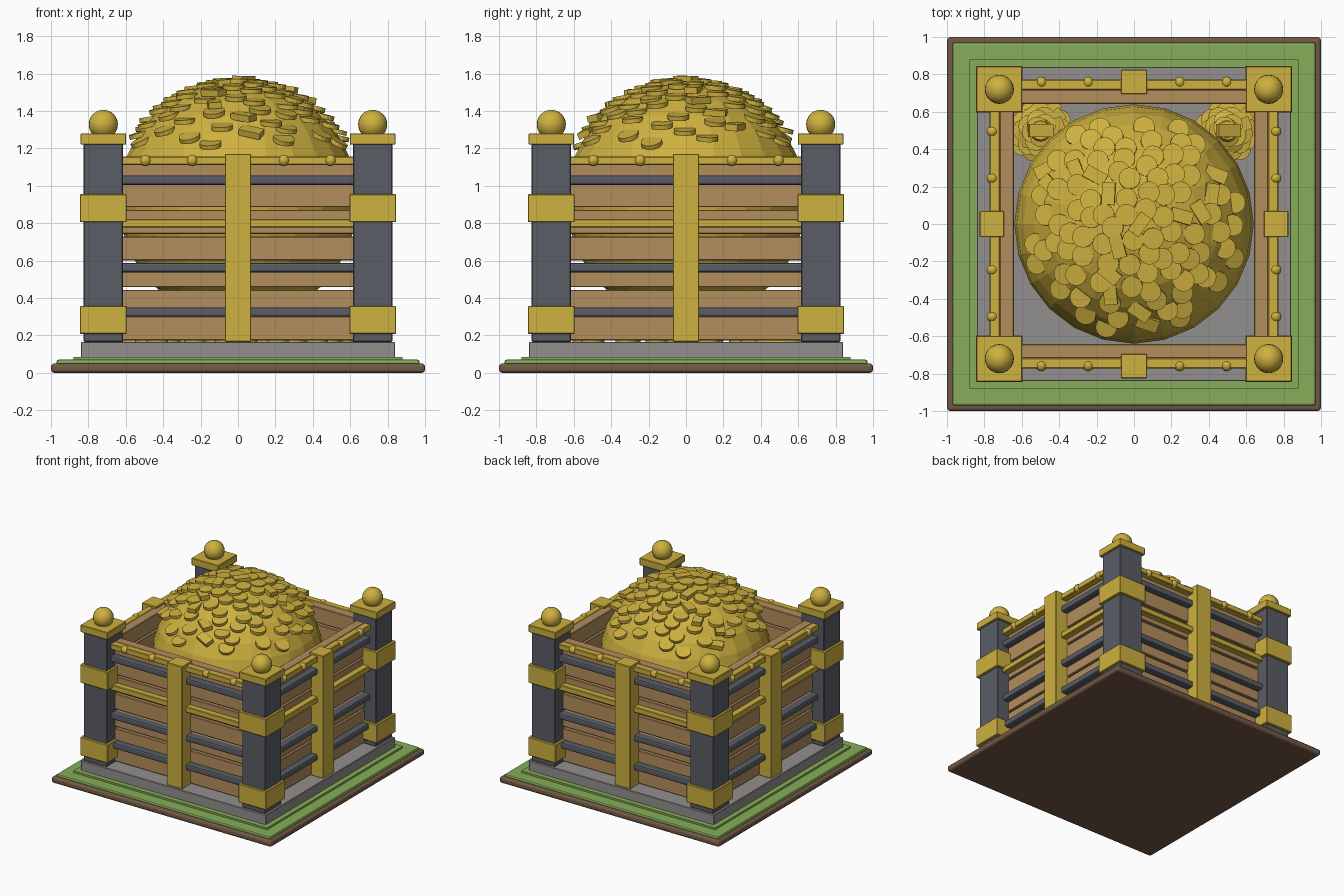
import bpy, bmesh, math, random
from mathutils import Matrix, Vector

random.seed(7)
cube = bpy.data.objects.get("Cube")
if cube:
    bpy.data.objects.remove(cube, do_unlink=True)


def material(name, rgb):
    m = bpy.data.materials.new(name)
    m.use_nodes = True
    m.diffuse_color = (*rgb, 1)
    m.node_tree.nodes["Principled BSDF"].inputs["Base Color"].default_value = (*rgb, 1)
    return m


GOLD = material("gold", (0.62, 0.44, 0.05))
WOOD = material("wood", (0.45, 0.27, 0.11))
IRON = material("dark_iron", (0.10, 0.11, 0.13))
STONE = material("stone", (0.29, 0.28, 0.27))
GRASS = material("grass", (0.24, 0.42, 0.10))
DIRT = material("dirt", (0.17, 0.10, 0.06))


def finish(name, bm, mat, bevel=0, segments=1, smooth=False):
    mesh = bpy.data.meshes.new(name)
    bm.to_mesh(mesh)
    bm.free()
    mesh.materials.append(mat)
    ob = bpy.data.objects.new(name, mesh)
    bpy.context.collection.objects.link(ob)
    if bevel:
        mod = ob.modifiers.new("Bevel", "BEVEL")
        mod.width, mod.segments = bevel, segments
    if smooth:
        for p in mesh.polygons:
            p.use_smooth = True
    return ob


def add_box(bm, centre, size, matrix=Matrix()):
    bmesh.ops.create_cube(bm, size=1, matrix=matrix @ Matrix.Translation(centre)
                          @ Matrix.Diagonal((*size, 1)))


def add_ball(bm, centre, radius, matrix=Matrix(), u=20, v=12):
    bmesh.ops.create_uvsphere(bm, u_segments=u, v_segments=v, radius=radius,
                              matrix=matrix @ Matrix.Translation(centre))


def slab(name, half, z0, z1, mat, bevel=0, segments=1):
    bm = bmesh.new()
    add_box(bm, (0, 0, (z0 + z1) / 2), (2 * half, 2 * half, z1 - z0))
    return finish(name, bm, mat, bevel, segments)


# Ground layers
slab("dirt_base", 1.0, 0, 0.05, DIRT, 0.018, 3)
slab("grass_layer", 0.97, 0.04, 0.07, GRASS, 0.01, 2)
slab("grass_step", 0.88, 0.06, 0.085, GRASS)
slab("stone_floor", 0.84, 0.075, 0.165, STONE, 0.004)

# Corner posts with gold bands, caps and balls
for side_y, row in ((-1, "front"), (1, "back")):
    for side_x, col in ((-1, "right"), (1, "left")):
        tag = f"{row}_{col}"
        x, y = 0.72 * side_x, 0.72 * side_y
        bm = bmesh.new()
        add_box(bm, (x, y, 0.695), (0.21, 0.21, 1.06))
        finish(f"post_{tag}", bm, IRON, 0.004)
        bm = bmesh.new()
        for z, h, w in ((0.283, 0.15, 0.25), (0.88, 0.15, 0.25), (1.25, 0.06, 0.245)):
            add_box(bm, (x, y, z), (w, w, h))
        finish(f"post_bands_{tag}", bm, GOLD, 0.004)
        bm = bmesh.new()
        add_ball(bm, (x, y, 1.328), 0.078)
        finish(f"post_ball_{tag}", bm, GOLD, smooth=True)

# Four crate walls
for i, side in enumerate(("front", "left", "back", "right")):
    rot = Matrix.Rotation(i * math.pi / 2, 4, "Z")

    bm = bmesh.new()
    for k in range(7):
        add_box(bm, (0, -0.68, 0.237 + 0.1425 * k), (1.3, 0.075, 0.128), rot)
    finish(f"planks_{side}", bm, WOOD, 0.004)

    bm = bmesh.new()
    for z in (0.325, 0.562, 1.03):
        add_box(bm, (0, -0.735, z), (1.26, 0.07, 0.05), rot)
    finish(f"iron_bars_{side}", bm, IRON, 0.012, 2)

    bm = bmesh.new()
    for z in (0.8, 1.133):
        add_box(bm, (0, -0.745, z), (1.26, 0.055, 0.046), rot)
    finish(f"gold_rails_{side}", bm, GOLD, 0.005)

    bm = bmesh.new()
    add_box(bm, (0, -0.76, 0.668), (0.14, 0.13, 1.006), rot)
    finish(f"strap_{side}", bm, GOLD, 0.004)

    bm = bmesh.new()
    for x in (-0.495, -0.245, 0.245, 0.495):
        add_ball(bm, (x, -0.757, 1.135), 0.031, rot, 12, 8)
    finish(f"rivets_{side}", bm, GOLD, smooth=True)

# Treasure mound
CENTRE, RADIUS = 0.92, 0.64
bm = bmesh.new()
add_ball(bm, (0, 0, CENTRE), RADIUS, u=24, v=16)
finish("treasure_mound", bm, GOLD)


def add_coin(bm, matrix):
    bmesh.ops.create_cone(bm, cap_ends=True, segments=16, radius1=0.058,
                          radius2=0.058, depth=0.024, matrix=matrix)


def tilt(point, angle, amount, spin):
    axis = Vector((-math.sin(angle), math.cos(angle), 0))
    return (Matrix.Translation(point) @ Matrix.Rotation(amount, 4, axis)
            @ Matrix.Rotation(spin, 4, "Z"))


# Coins and ingots half sunk in the mound, on a spiral
coins, ingots = bmesh.new(), bmesh.new()
COUNT = 105
for i in range(COUNT):
    r = 0.57 * math.sqrt((i + 0.3) / COUNT)
    a = i * 2.39996 + random.uniform(-0.15, 0.15)
    z = CENTRE + math.sqrt(RADIUS ** 2 - r ** 2) + 0.006
    slope = math.asin(r / RADIUS)
    m = tilt((r * math.cos(a), r * math.sin(a), z), a,
             slope * random.uniform(0.15, 0.5), random.uniform(0, 6.28))
    if i % 7 == 0:
        add_box(ingots, (0, 0, 0.005), (0.12, 0.07, 0.035), m)
    else:
        add_coin(coins, m)
finish("mound_coins", coins, GOLD)
finish("mound_ingots", ingots, GOLD)

# Loose heaps in the two back corners
for sx, side in ((-1, "right"), (1, "left")):
    bm = bmesh.new()
    bmesh.ops.create_cone(bm, cap_ends=True, segments=14, radius1=0.13, radius2=0.05,
                          depth=0.2, matrix=Matrix.Translation((sx * 0.5, 0.5, 0.265)))
    for i in range(34):
        r = 0.125 * math.sqrt(i / 34)
        a = i * 2.39996
        m = tilt((sx * 0.5 + r * math.cos(a), 0.5 + r * math.sin(a), 0.38 - r * 1.5),
                 a, random.uniform(0, 0.5), a)
        if i % 8 == 0:
            add_box(bm, (0, 0, 0.01), (0.13, 0.07, 0.04), m)
        else:
            add_coin(bm, m)
    finish(f"corner_heap_{side}", bm, GOLD)

# Coins scattered on the floor
bm = bmesh.new()
for i in range(16):
    a = i * 2.39996
    m = Matrix.Translation((0.5 * math.cos(a), 0.5 * math.sin(a) - 0.05, 0.176))
    add_coin(bm, m)
finish("floor_coins", bm, GOLD)
